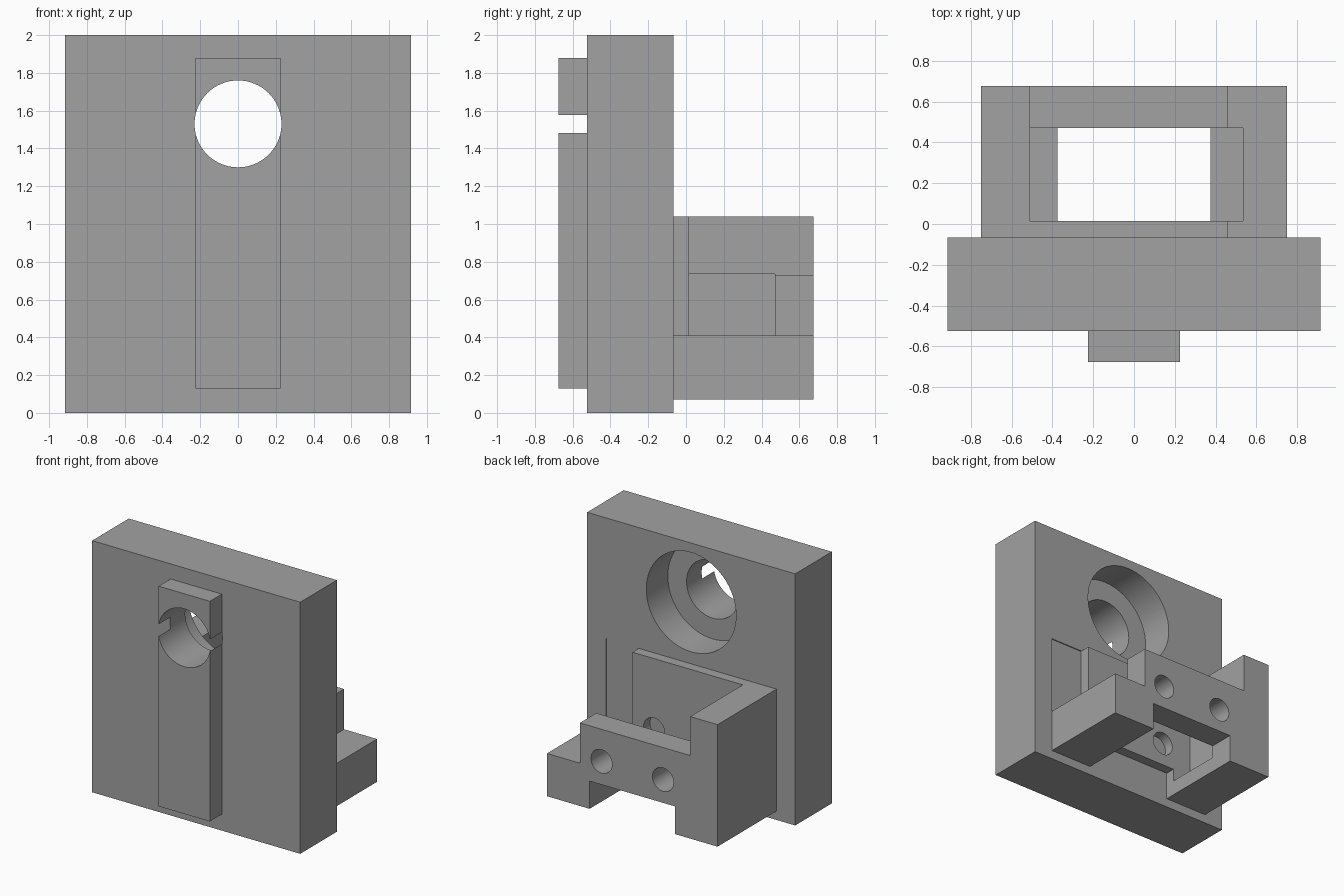
import bpy
import math
from mathutils import Vector

old = bpy.data.objects.get("Cube")
if old:
    bpy.data.objects.remove(old, do_unlink=True)

grey = bpy.data.materials.new("plain grey")
grey.use_nodes = True
colour = (0.36, 0.36, 0.36, 1)
grey.diffuse_color = colour
grey.node_tree.nodes["Principled BSDF"].inputs["Base Color"].default_value = colour


def box(name, x, y, z):
    """Box from (low, high) ranges on each axis."""
    centre = [(a + b) / 2 for a, b in (x, y, z)]
    bpy.ops.mesh.primitive_cube_add(size=1, location=centre)
    ob = bpy.context.object
    ob.name = name
    ob.scale = [b - a for a, b in (x, y, z)]
    bpy.ops.object.transform_apply(location=True, rotation=True, scale=True)
    ob.data.materials.append(grey)
    return ob


def rod(name, x, z, radius, y):
    """Cylinder running front to back."""
    bpy.ops.mesh.primitive_cylinder_add(
        vertices=64, radius=radius, depth=y[1] - y[0],
        location=(x, sum(y) / 2, z), rotation=(math.pi / 2, 0, 0))
    ob = bpy.context.object
    ob.name = name
    bpy.ops.object.transform_apply(location=True, rotation=True, scale=True)
    ob.data.materials.append(grey)
    return ob


def cut(target, *cutters):
    """Subtract each cutter in turn, then remove it."""
    for cutter in cutters:
        mod = target.modifiers.new("cut", 'BOOLEAN')
        mod.operation = 'DIFFERENCE'
        mod.solver = 'EXACT'
        mod.object = cutter
        bpy.ops.object.select_all(action='DESELECT')
        target.select_set(True)
        bpy.context.view_layer.objects.active = target
        bpy.ops.object.modifier_apply(modifier=mod.name)
        bpy.data.objects.remove(cutter, do_unlink=True)
    bpy.ops.object.shade_smooth_by_angle(angle=math.radians(30))


FRONT, BACK = -0.525, -0.065      # faces of the plate
INNER, REAR, END = 0.015, 0.47, 0.675  # bracket wall faces
HOLE_Z = 1.53

# Backing plate: through hole, rear counterbore, shallow relief beside the bracket
plate = box("backing_plate", (-0.915, 0.915), (FRONT, BACK), (0, 2))
cut(plate,
    rod("bore", 0, HOLE_Z, 0.23, (-1, 1)),
    rod("counterbore", 0, HOLE_Z, 0.395, (-0.335, 1)),
    box("relief", (0.46, 0.75), (-0.073, 1), (0.41, 1.04)))

# Front guide rail, split by the through hole
rail = box("guide_rail", (-0.225, 0.225), (-0.675, FRONT), (0.13, 1.88))
cut(rail, rod("bore", 0, HOLE_Z, 0.23, (-1, 1)))

# Rear bracket, carved from a single block
bracket = box("rear_bracket", (-0.75, 0.75), (BACK, END), (0.07, 1.04))
cut(bracket,
    box("side_step", (0.46, 1), (-1, 1), (0.41, 2)),
    box("upper_space", (-0.51, 1), (INNER, 1), (0.73, 2)),
    box("nut_slot", (-0.535, 0.535), (INNER, REAR), (0.19, 0.735)),
    box("floor_channel", (-0.375, 0.375), (-1, 1), (-1, 0.29)),
    *[rod("bolt_hole", x, 0.475, 0.093, (-1, 1)) for x in (-0.27, 0.27)])
